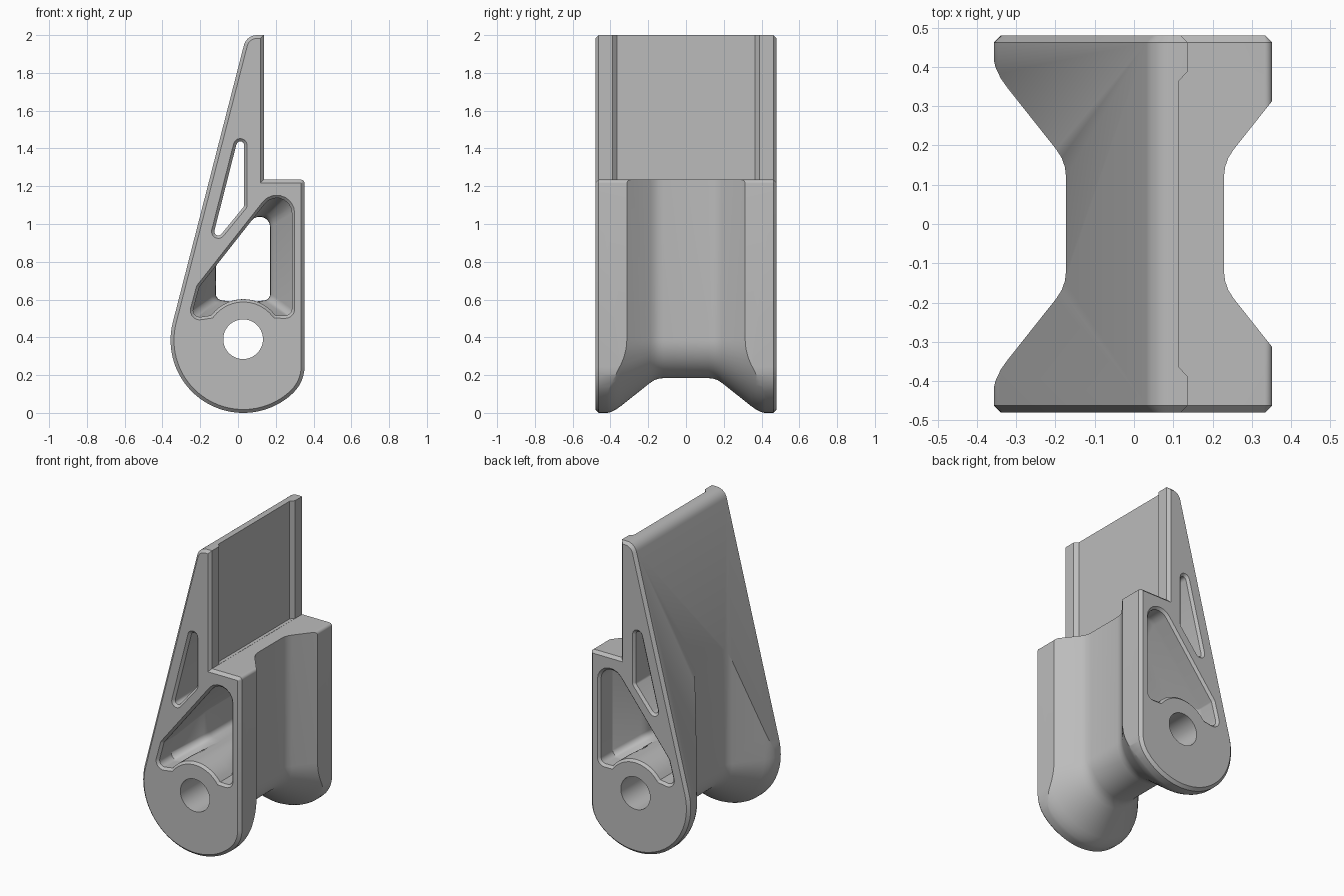
import bpy, bmesh, math
from mathutils import Vector

if "Cube" in bpy.data.objects:
    bpy.data.objects.remove(bpy.data.objects["Cube"])

CX, CZ, R = 0.028, 0.385, 0.385      # eye centre and outer radius
HALF = 0.48                          # half depth

grey = bpy.data.materials.new("plain_grey")
grey.use_nodes = True
grey.diffuse_color = (0.5, 0.5, 0.5, 1)
grey.node_tree.nodes["Principled BSDF"].inputs["Base Color"].default_value = (0.5, 0.5, 0.5, 1)


def fillet(corners, steps=7):
    """Closed outline with each (x, z, radius) corner rounded."""
    out = []
    for i, (x, z, r) in enumerate(corners):
        p = Vector((x, z))
        if r == 0:
            out.append(p)
            continue
        a = (Vector(corners[i - 1][:2]) - p).normalized()
        b = (Vector(corners[(i + 1) % len(corners)][:2]) - p).normalized()
        half = a.angle(b) / 2
        centre = p + (a + b).normalized() * r / math.sin(half)
        start = p + a * r / math.tan(half) - centre
        end = p + b * r / math.tan(half) - centre
        sweep = math.pi - 2 * half
        for k in range(steps + 1):
            t = k / steps
            v = (start * math.sin((1 - t) * sweep) + end * math.sin(t * sweep)) / math.sin(sweep)
            out.append(centre + v)
    return out


def grow(pts, d):
    """Offset a counter-clockwise outline outward."""
    out = []
    for i, p in enumerate(pts):
        a = (p - pts[i - 1]).normalized()
        b = (pts[(i + 1) % len(pts)] - p).normalized()
        na, nb = Vector((a.y, -a.x)), Vector((b.y, -b.x))
        out.append(p + (na + nb) * d / (1 + na.dot(nb)))
    return out


def loft(name, rings):
    """Solid through equal-length rings of 3D points, capped at both ends."""
    bm = bmesh.new()
    rows = [[bm.verts.new(p) for p in ring] for ring in rings]
    n = len(rows[0])
    for lo, hi in zip(rows, rows[1:]):
        for i in range(n):
            j = (i + 1) % n
            bm.faces.new((lo[i], lo[j], hi[j], hi[i]))
    bm.faces.new(rows[0])
    bm.faces.new(rows[-1])
    bmesh.ops.recalc_face_normals(bm, faces=bm.faces)
    mesh = bpy.data.meshes.new(name)
    bm.to_mesh(mesh)
    bm.free()
    mesh.materials.append(grey)
    ob = bpy.data.objects.new(name, mesh)
    bpy.context.collection.objects.link(ob)
    return ob


def at(y, pts):
    return [(p.x, y, p.y) for p in pts]


def combine(target, tool, operation):
    tool.hide_render = True
    mod = target.modifiers.new(tool.name, "BOOLEAN")
    mod.operation, mod.solver, mod.object = operation, "EXACT", tool
    bpy.context.view_layer.objects.active = target
    bpy.ops.object.modifier_apply(modifier=mod.name)
    bpy.data.objects.remove(tool)


# Side profile: round eye, slanted back, shelf and tall fin, with chamfered ends
profile = []
for k in range(41):
    a = math.radians(165.7 + k * (310 - 165.7) / 40)
    profile.append((CX + R * math.cos(a), CZ + R * math.sin(a), 0))
profile += [(0.352, 0.163, 0.19), (0.352, 1.235, 0.02), (0.137, 1.235, 0),
            (0.137, 2.0, 0), (0.045, 2.0, 0.07)]
outline = fillet(profile)
body = loft("bracket_body", [at(y, grow(outline, d)) for y, d in
            ((-HALF, -0.018), (-0.462, 0), (0.462, 0), (HALF, -0.018))])

# Waist: stadium outline whose radius shrinks toward the middle
half_waist = [(0.12, 0.201), (0.145, 0.204), (0.168, 0.212), (0.19, 0.226), (0.345, 0.349),
              (0.37, 0.367), (0.4, 0.381), (0.43, 0.388), (0.52, 0.39)]
waist = [(-y, r) for y, r in reversed(half_waist)] + half_waist


def stadium(r):
    arc = [Vector((CX + r * math.cos(a), CZ + r * math.sin(a)))
           for a in (math.pi * (1 + k / 40) for k in range(41))]
    return arc + [Vector((CX + r, 2.2)), Vector((CX - r, 2.2))]


combine(body, loft("waist_limit", [at(y, stadium(r)) for y, r in waist]), "INTERSECT")


# Lower window: narrows with the waist, its floor wraps the pin boss
def lower_window(r):
    f = min(1, max(0, (r - 0.201) / 0.14))
    left, right, span = -0.117 - 0.133 * f, 0.17 + 0.115 * f, 0.07 + 0.1 * f
    slant = lambda x: 0.66 + 1.27 * (x + 0.21)
    low = 0.6 - 0.1 * f
    corners = [(left, low, 0.035)]
    for k in range(17):
        t = span * (k / 8 - 1)
        corners.append((CX + t, 0.39 + math.sqrt(0.0449 - t * t), 0))
    shoulder = left + 0.045 * f
    corners += [(right, low + 0.015 * f, 0.035), (right, slant(right), 0.055 + 0.025 * f),
                (shoulder, slant(shoulder), 0.025)]
    return fillet(corners)


mouth = [(0.465, 0), (0.5, 0.035)]
ends = [(-y, d) for y, d in reversed(mouth)]
wide = lower_window(R)
rings = [at(y, grow(wide, d)) for y, d in ends]
rings += [at(y, lower_window(r)) for y, r in waist if abs(y) < 0.44]
rings += [at(y, grow(wide, d)) for y, d in mouth]
combine(body, loft("lower_window", rings), "DIFFERENCE")

# Upper triangular window with chamfered mouths
tri = grow(fillet([(-0.173, 0.824, 0.033), (0.045, 1.09, 0.033), (0.045, 1.68, 0.033)]), -0.012)
combine(body, loft("upper_window", [at(y, grow(tri, d)) for y, d in ends + mouth]), "DIFFERENCE")

# Pin hole
hole = [Vector((0.027 + 0.105 * math.cos(k * math.pi / 32), 0.39 + 0.105 * math.sin(k * math.pi / 32)))
        for k in range(64)]
combine(body, loft("pin_hole", [at(-0.6, hole), at(0.6, hole)]), "DIFFERENCE")

# Shallow recess on the fin face, leaving a rib along each edge
recess = [(0.115, -0.365), (0.165, -0.42), (0.165, 0.42), (0.115, 0.365)]
combine(body, loft("fin_recess", [[(x, y, z) for x, y in recess] for z in (1.236, 2.1)]), "DIFFERENCE")

# Smooth shading with crisp edges
bpy.ops.object.select_all(action="DESELECT")
body.select_set(True)
bpy.context.view_layer.objects.active = body
bpy.ops.object.shade_smooth_by_angle(angle=math.radians(28))
